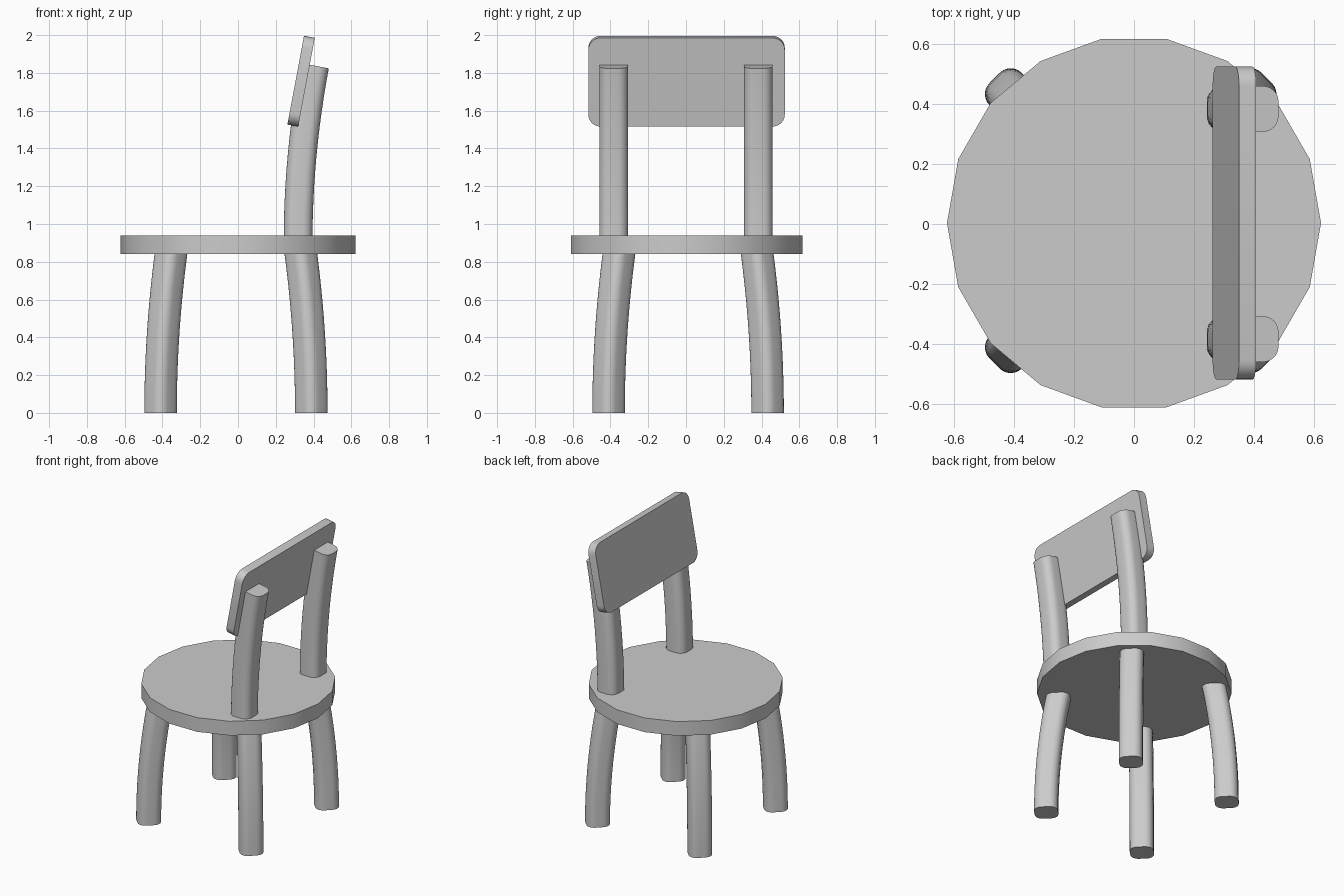
import bpy
import bmesh
from math import atan2, cos, pi, radians, sin
from mathutils import Matrix, Vector

cube = bpy.data.objects.get("Cube")
if cube:
    bpy.data.objects.remove(cube, do_unlink=True)

# One plain grey for the whole chair
grey = bpy.data.materials.new("plain_grey")
grey.use_nodes = True
colour = (0.6, 0.6, 0.6, 1)
grey.diffuse_color = colour
grey.node_tree.nodes["Principled BSDF"].inputs["Base Color"].default_value = colour


def rounded_rect(width, depth, radius, steps=6):
    """Counter-clockwise outline with rounded corners."""
    points = []
    for corner, (sx, sy) in enumerate([(1, 1), (-1, 1), (-1, -1), (1, -1)]):
        cx, cy = sx * (width / 2 - radius), sy * (depth / 2 - radius)
        for i in range(steps + 1):
            a = (corner + i / steps) * pi / 2
            points.append((cx + radius * cos(a), cy + radius * sin(a)))
    return points


def loft(name, outline, frames):
    """Skin an outline through a list of placement matrices and cap the ends."""
    bm = bmesh.new()
    rings = [[bm.verts.new(m @ Vector((x, y, 0))) for x, y in outline] for m in frames]
    n = len(outline)
    for low, high in zip(rings, rings[1:]):
        for i in range(n):
            j = (i + 1) % n
            bm.faces.new((low[i], low[j], high[j], high[i]))
    bm.faces.new(rings[0][::-1])
    bm.faces.new(rings[-1])
    bmesh.ops.recalc_face_normals(bm, faces=bm.faces)
    mesh = bpy.data.meshes.new(name)
    bm.to_mesh(mesh)
    bm.free()
    mesh.materials.append(grey)
    obj = bpy.data.objects.new(name, mesh)
    bpy.context.collection.objects.link(obj)
    bpy.ops.object.select_all(action='DESELECT')
    obj.select_set(True)
    bpy.context.view_layer.objects.active = obj
    bpy.ops.object.shade_smooth_by_angle(angle=radians(35))
    return obj


def bent_bar(name, base, heading, bend, length, steps=12):
    """Rounded square bar, upright at its base, bending towards the heading."""
    outline = rounded_rect(0.152, 0.152, 0.052)
    frames = []
    for i in range(steps + 1):
        t = i / steps
        tilt = atan2(2 * bend * t, length)
        frames.append(Matrix.Translation(base)
                      @ Matrix.Rotation(heading, 4, 'Z')
                      @ Matrix.Translation((bend * t * t, 0, length * t))
                      @ Matrix.Rotation(tilt, 4, 'Y'))
    return loft(name, outline, frames)


# Round seat with eighteen sides
SIDES = 18
circle = [(0.622 * cos(2 * pi * i / SIDES), 0.622 * sin(2 * pi * i / SIDES))
          for i in range(SIDES)]
loft("seat", circle, [Matrix.Translation((0, 0.003, z)) for z in (0.84, 0.94)])

# Four splayed legs, curving inwards under the seat
for sx, x_name in ((1, "left"), (-1, "right")):
    for sy, y_name in ((1, "back"), (-1, "front")):
        base = Vector((-0.011 + 0.399 * sx, 0.011 + 0.421 * sy, 0))
        bent_bar(f"{y_name}_{x_name}_leg", base, atan2(-sy, -sx), 0.087, 0.89)

# Two back posts, leaning outwards
for sy, y_name in ((1, "back"), (-1, "front")):
    bent_bar(f"{y_name}_post", Vector((0.318, 0.383 * sy, 0.9)), 0, 0.088, 0.938)

# Tilted backrest panel with rounded corners
panel = (Matrix.Translation((0.334, 0.003, 1.756))
         @ Matrix.Rotation(radians(10.6), 4, 'Y')
         @ Matrix.Rotation(radians(90), 4, 'Y'))
loft("backrest", rounded_rect(0.478, 1.04, 0.065),
     [panel @ Matrix.Translation((0, 0, z)) for z in (-0.029, 0.029)])
